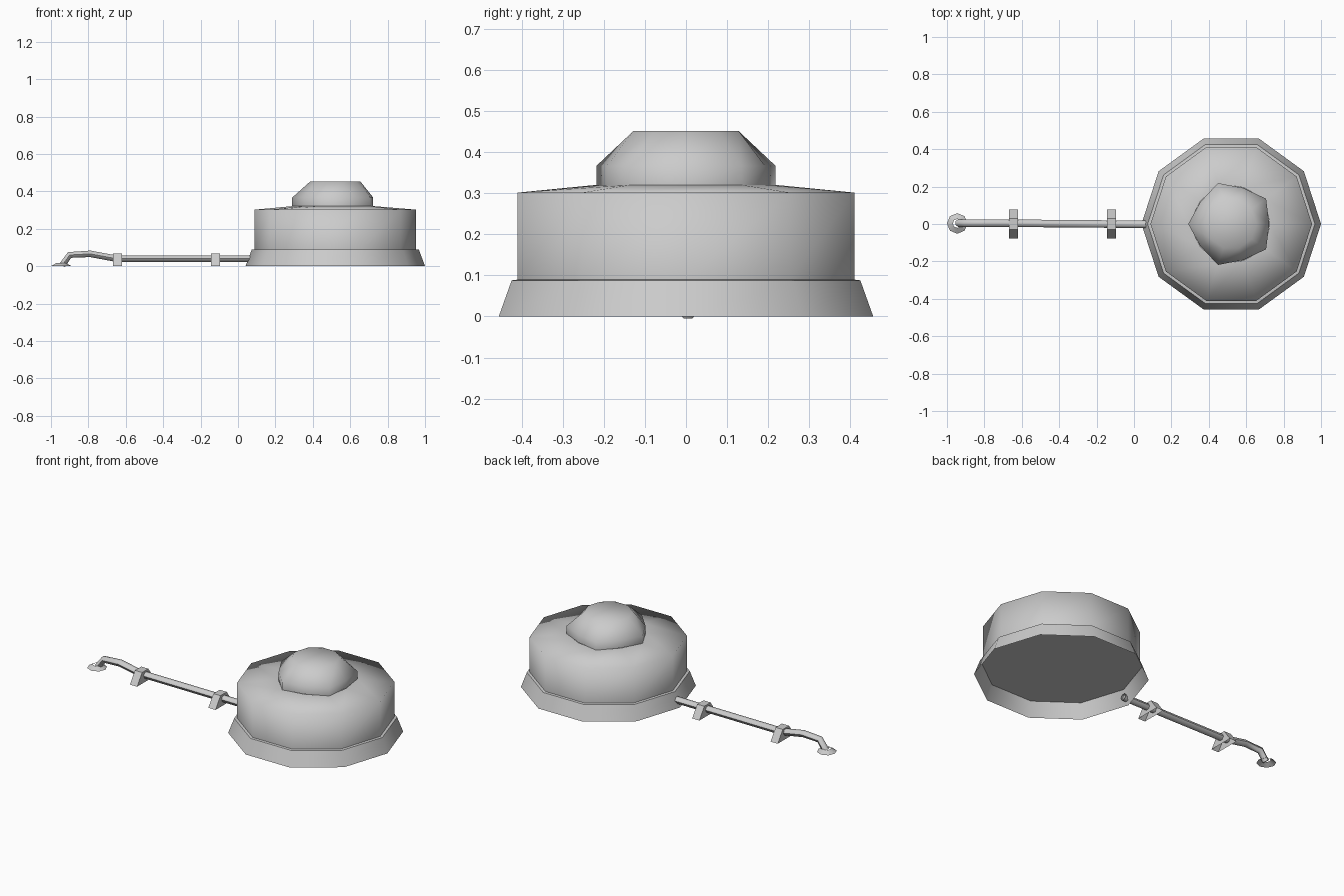
import bpy, math
from mathutils import Vector

if "Cube" in bpy.data.objects:
    bpy.data.objects.remove(bpy.data.objects["Cube"])


def make(name, verts, faces, angle=180):
    me = bpy.data.meshes.new(name)
    me.from_pydata(verts, [], faces)
    ob = bpy.data.objects.new(name, me)
    bpy.context.collection.objects.link(ob)
    bpy.ops.object.select_all(action='DESELECT')
    ob.select_set(True)
    bpy.context.view_layer.objects.active = ob
    if angle >= 180:
        bpy.ops.object.shade_smooth()
    elif angle > 0:
        bpy.ops.object.shade_smooth_by_angle(angle=math.radians(angle))
    return ob


def bridge(rings, n):
    return [(r * n + i, r * n + (i + 1) % n, (r + 1) * n + (i + 1) % n, (r + 1) * n + i)
            for r in range(rings - 1) for i in range(n)]


def lathe(name, cx, cy, profile, n, top=False, bottom=False, angle=180):
    # profile rows: (radius at even corners, radius at odd corners, z)
    verts = []
    for r0, r1, z in profile:
        for i in range(n):
            a = 2 * math.pi * i / n
            r = r1 if i % 2 else r0
            verts.append((cx + r * math.cos(a), cy + r * math.sin(a), z))
    faces = bridge(len(profile), n)
    if top:
        faces.append(tuple(range(len(verts) - n, len(verts))))
    if bottom:
        faces.append(tuple(reversed(range(n))))
    return make(name, verts, faces, angle)


TX = 0.52
# Flared open skirt with a narrow ledge
lathe("base_skirt", TX, 0, [(.48, .48, 0), (.447, .447, .088), (.432, .432, .09)], 10, angle=40)
# Underside plate recessed inside the skirt
plate = [(TX + .446 * math.cos(math.tau * i / 10), .446 * math.sin(math.tau * i / 10), .087) for i in range(10)]
make("underside_plate", plate, [tuple(reversed(range(10)))], 0)
# Drum and shallow roof
lathe("drum", TX, 0, [(.432, .432, .09), (.432, .432, .302), (.205, .228, .321)], 10)
# Faceted cap with alternating corner radii
lathe("cap", TX, 0, [(.203, .23, .321), (.203, .23, .367), (.135, .135, .452)], 10, top=True)

# Pipe swept along a bent path
path = [Vector(p) for p in [(.075, -.002, .04), (-.65, .004, .04), (-.79, .005, .066),
                            (-.9, .005, .06), (-.94, .005, .005)]]
N, R = 6, .02
verts = []
for i, p in enumerate(path):
    d_in = (p - path[max(i - 1, 0)]).normalized()
    d_out = (path[min(i + 1, len(path) - 1)] - p).normalized()
    t = (d_in + d_out).normalized()
    side = Vector((0, 1, 0))
    up = side.cross(t).normalized()
    for k in range(N):
        a = math.tau * k / N
        verts.append(p + R * (math.cos(a) * side + math.sin(a) * up))
make("pipe", verts, [f[::-1] for f in bridge(len(path), N)], 60)

# Foot flange at the pipe end
lathe("pipe_flange", -.945, .003, [(.055, .055, 0), (.024, .024, .018)], 8, angle=30)

# Straps holding the pipe, open underneath
for name, x in (("strap_left", -.645), ("strap_right", -.12)):
    prof = [(-.078, 0), (-.03, .068), (.03, .068), (.078, 0)]
    v = [(x + s * .024, y, z) for s in (-1, 1) for y, z in prof]
    f = [(i, i + 4, i + 5, i + 1) for i in range(3)] + [(3, 2, 1, 0)[::1], (4, 5, 6, 7)[::-1]]
    f[-2], f[-1] = (0, 1, 2, 3)[::1], (7, 6, 5, 4)
    make(name, v, f, 0)
